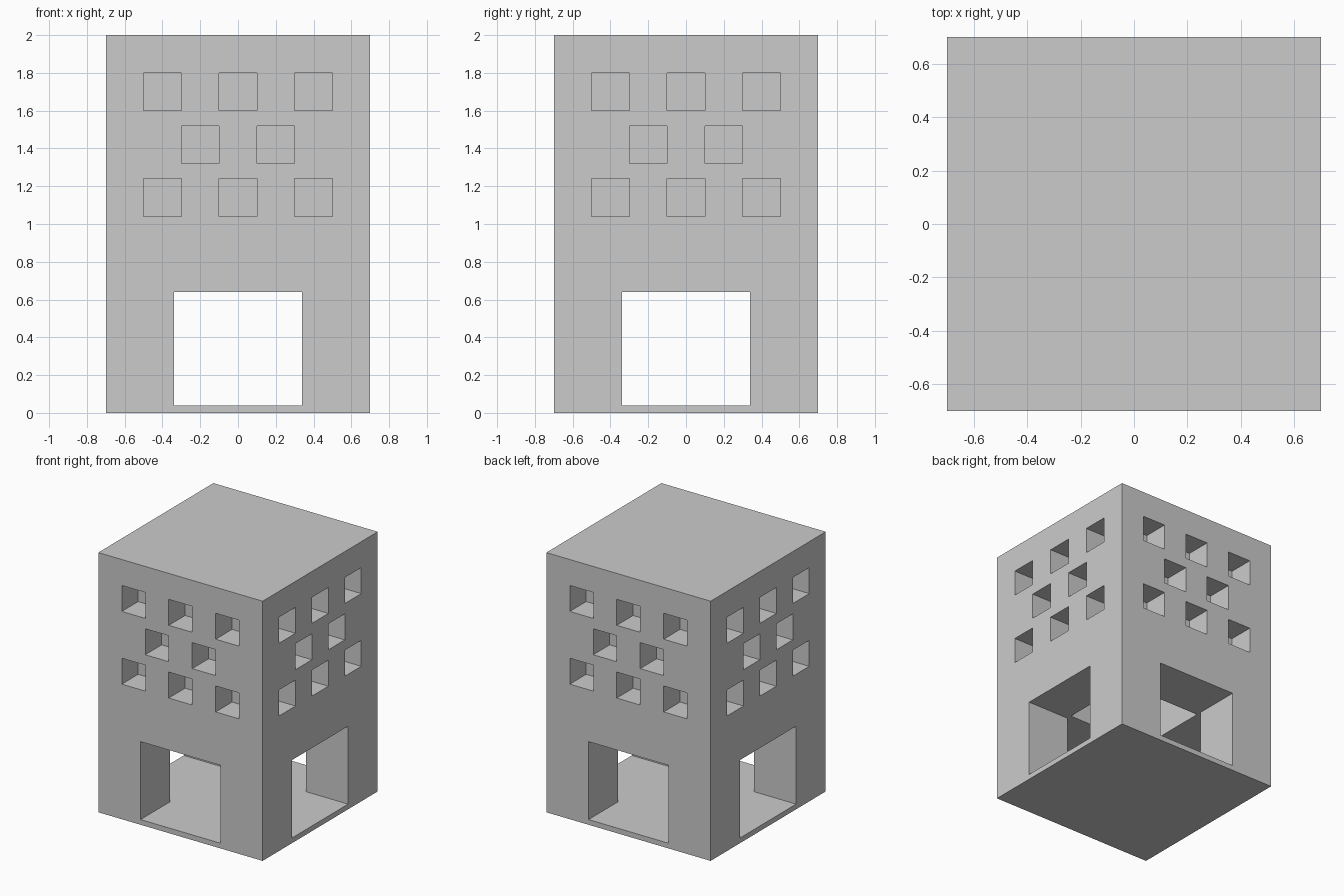
import bpy
from mathutils import Matrix

old = bpy.data.objects.get("Cube")
if old:
    bpy.data.objects.remove(old, do_unlink=True)

HALF, HEIGHT = 0.7, 2.0
FLOOR, DOOR_TOP, DOOR_HALF = 0.04, 0.64, 0.34
WINDOW, RECESS = 0.2, 0.2

grey = bpy.data.materials.new("plain_grey")
grey.use_nodes = True
colour = (0.6, 0.6, 0.6, 1)
grey.diffuse_color = colour
grey.node_tree.nodes["Principled BSDF"].inputs["Base Color"].default_value = colour


def box(name, low, high):
    """Axis-aligned box between two opposite corners."""
    size = [b - a for a, b in zip(low, high)]
    centre = [(a + b) / 2 for a, b in zip(low, high)]
    bpy.ops.mesh.primitive_cube_add(size=1)
    obj = bpy.context.object
    obj.name = name
    obj.data.transform(Matrix.Translation(centre) @ Matrix.Diagonal((*size, 1)))
    obj.data.materials.append(grey)
    return obj


def carve(target, cutter):
    """Subtract the cutter from the target and discard it."""
    cutter.hide_render = True
    mod = target.modifiers.new("carve", "BOOLEAN")
    mod.operation, mod.solver, mod.object = "DIFFERENCE", "EXACT", cutter
    bpy.context.view_layer.objects.active = target
    bpy.ops.object.modifier_apply(modifier=mod.name)
    bpy.data.objects.remove(cutter, do_unlink=True)


# Solid tower block
tower = box("tower", (-HALF, -HALF, 0), (HALF, HALF, HEIGHT))

# Crossing passages through the ground floor
d, far = DOOR_HALF, HALF + 0.1
carve(tower, box("passage_x", (-far, -d, FLOOR), (far, d, DOOR_TOP)))
carve(tower, box("passage_y", (-d, -far, FLOOR), (d, far, DOOR_TOP)))

# Hollow shaft above the crossing
carve(tower, box("shaft", (-d, -0.3, DOOR_TOP - 0.1), (d, 0.3, HEIGHT - FLOOR)))

# Staggered recessed windows, repeated on all four sides
rows = [(1.04, (-0.4, 0, 0.4)), (1.32, (-0.2, 0.2)), (1.6, (-0.4, 0, 0.4))]
w = WINDOW / 2
inner = HALF - RECESS + 0.001
for bottom, centres in rows:
    for c in centres:
        for side in (-1, 1):
            a, b = sorted((side * inner, side * far))
            top = bottom + WINDOW
            carve(tower, box("window_x", (a, c - w, bottom), (b, c + w, top)))
            carve(tower, box("window_y", (c - w, a, bottom), (c + w, b, top)))
